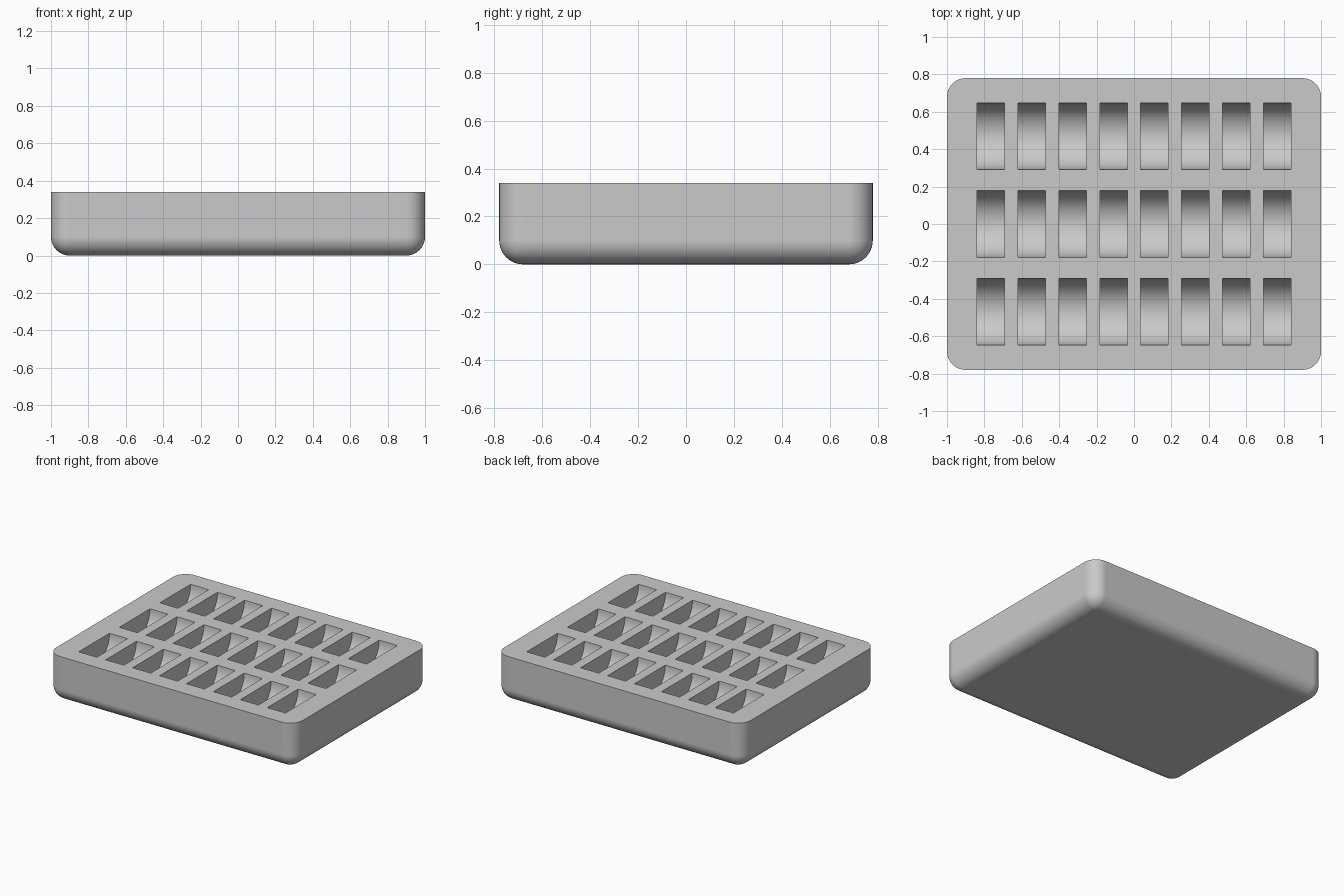
import bpy
import bmesh
import math
from mathutils import Matrix, Vector

cube = bpy.data.objects.get("Cube")
if cube:
    bpy.data.objects.remove(cube, do_unlink=True)

WIDTH, DEPTH, HEIGHT, ROUND = 2.0, 1.56, 0.34, 0.1
COLUMNS, ROWS = 8, 3
PITCH_X, PITCH_Y = 0.2186, 0.47
SLOT_WIDTH, SLOT_RADIUS = 0.147, 0.178


def mesh_object(name, bm):
    mesh = bpy.data.meshes.new(name)
    bm.to_mesh(mesh)
    bm.free()
    obj = bpy.data.objects.new(name, mesh)
    bpy.context.collection.objects.link(obj)
    return obj


grey = bpy.data.materials.new("light grey")
grey.use_nodes = True
grey.diffuse_color = (0.59, 0.59, 0.59, 1)
grey.node_tree.nodes["Principled BSDF"].inputs["Base Color"].default_value = grey.diffuse_color

# Tray block: rounded corners and underside, crisp top rim
bm = bmesh.new()
bmesh.ops.create_cube(bm, size=1)
bmesh.ops.scale(bm, verts=bm.verts, vec=Vector((WIDTH, DEPTH, HEIGHT)))
bmesh.ops.translate(bm, verts=bm.verts, vec=Vector((0, 0, HEIGHT / 2)))
soft = [e for e in bm.edges if min(v.co.z for v in e.verts) < HEIGHT / 2]
bmesh.ops.bevel(bm, geom=soft, offset=ROUND, offset_type='OFFSET',
                segments=10, profile=0.5, affect='EDGES')
tray = mesh_object("slotted_tray", bm)
tray.data.materials.append(grey)

# Half-round slots: a grid of cylinders lying along x at the top surface
bm = bmesh.new()
lie_down = Matrix.Rotation(math.pi / 2, 4, 'Y')
for row in range(ROWS):
    for col in range(COLUMNS):
        place = Matrix.Translation(((col - (COLUMNS - 1) / 2) * PITCH_X,
                                    (row - (ROWS - 1) / 2) * PITCH_Y, HEIGHT))
        bmesh.ops.create_cone(bm, cap_ends=True, segments=64, radius1=SLOT_RADIUS,
                              radius2=SLOT_RADIUS, depth=SLOT_WIDTH,
                              matrix=place @ lie_down)
cutter = mesh_object("slot_cutter", bm)
cutter.data.materials.append(grey)
cutter.hide_render = True

# Cut the slots, then drop the cutter
cut = tray.modifiers.new("slots", 'BOOLEAN')
cut.operation = 'DIFFERENCE'
cut.solver = 'EXACT'
cut.object = cutter
bpy.ops.object.select_all(action='DESELECT')
tray.select_set(True)
bpy.context.view_layer.objects.active = tray
bpy.ops.object.modifier_apply(modifier=cut.name)
bpy.data.objects.remove(cutter, do_unlink=True)

# Smooth the rounded parts and keep the flat faces flat
bpy.ops.object.shade_smooth_by_angle(angle=math.radians(30))
flatten = tray.modifiers.new("flat faces", 'WEIGHTED_NORMAL')
flatten.keep_sharp = True
